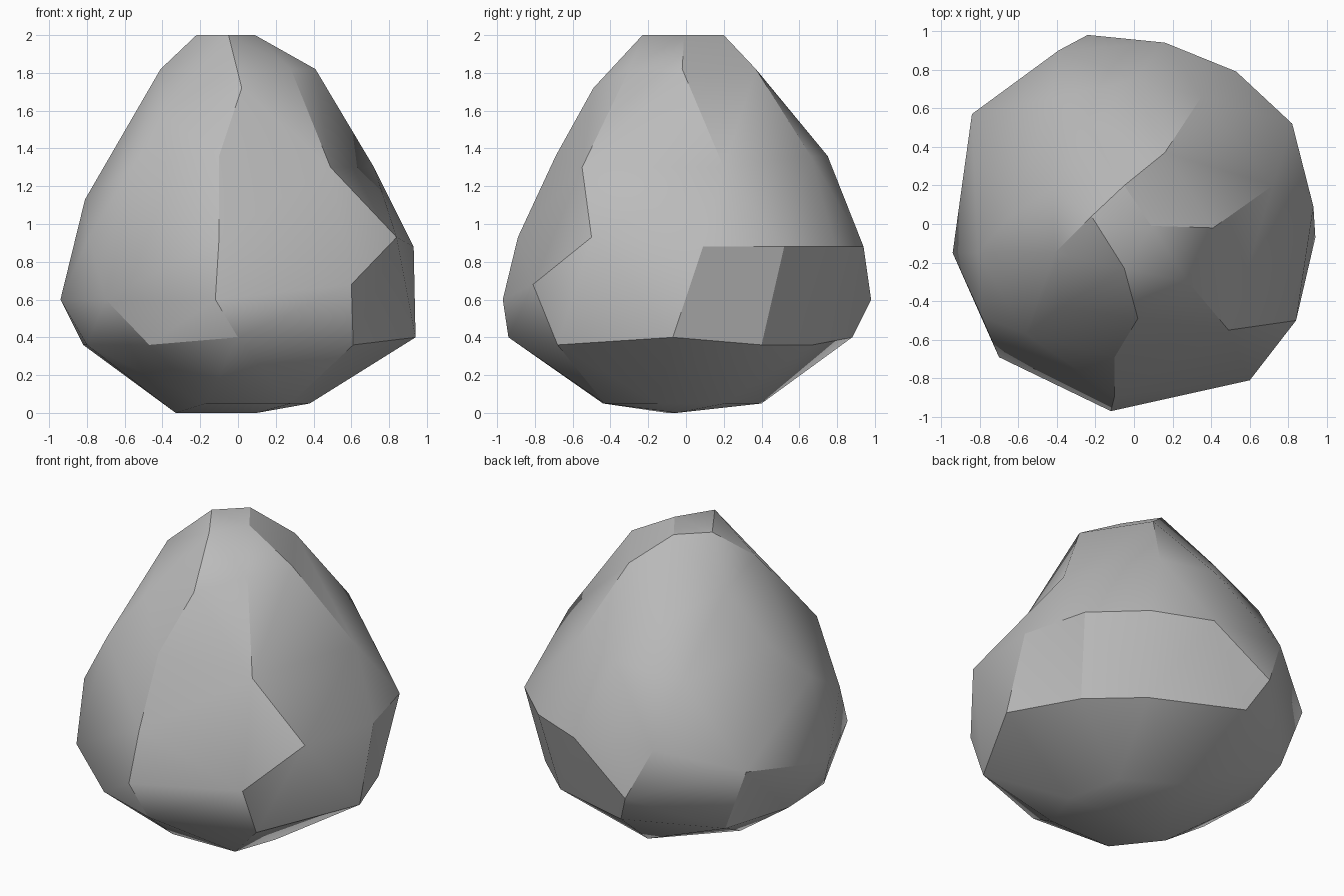
import bpy
import bmesh
import math
from mathutils import Vector

default_cube = bpy.data.objects.get("Cube")
if default_cube:
    bpy.data.objects.remove(default_cube, do_unlink=True)


def make_material(name, grey):
    material = bpy.data.materials.new(name)
    material.use_nodes = True
    colour = (grey, grey, grey, 1)
    material.diffuse_color = colour
    material.node_tree.nodes["Principled BSDF"].inputs["Base Color"].default_value = colour
    return material


def level(height, *corners):
    """Chipped corners that share one height."""
    return [Vector((x, y, height)) for x, y in corners]


def ridge(*corners):
    """Chipped corners with their own heights."""
    return [Vector(corner) for corner in corners]


def build_stone(name, corners, centre, material):
    """Skin a star-shaped stone: connect the corners on a rounded
    envelope first, then move each one to its true place, so that
    shallow hollows survive."""
    bm = bmesh.new()
    true_place = {}
    for corner in corners:
        offset = corner - centre
        envelope = offset.normalized() * offset.length ** .3
        true_place[bm.verts.new(envelope)] = corner
    bmesh.ops.convex_hull(bm, input=list(bm.verts))
    bmesh.ops.recalc_face_normals(bm, faces=list(bm.faces))
    for vert in list(bm.verts):
        if vert.link_faces:
            vert.co = true_place[vert]
        else:
            bm.verts.remove(vert)

    mesh = bpy.data.meshes.new(name)
    bm.to_mesh(mesh)
    bm.free()
    mesh.materials.append(material)
    stone = bpy.data.objects.new(name, mesh)
    bpy.context.scene.collection.objects.link(stone)

    # Soft facets with crisp breaks
    bpy.ops.object.select_all(action="DESELECT")
    stone.select_set(True)
    bpy.context.view_layer.objects.active = stone
    bpy.ops.object.shade_smooth_by_angle(angle=math.radians(30))
    return stone


# Small flat peak and the crown below it
peak = level(2, (-.05, -.23), (.09, -.01), (-.05, .2), (-.22, .04))
crown = level(1.82, (.28, -.3), (.41, -.02), (.16, .37), (-.41, -.15))
crown += ridge((-.42, .19, 1.73), (.02, -.49, 1.72))

# Sloping shoulders
shoulder = level(1.57, (-.38, -.43), (-.19, .53))
shoulder += level(1.36, (-.1, -.69), (.35, .66), (0, .75), (-.64, .04))
shoulder += level(1.3, (.49, -.55), (.72, .2), (-.43, .65), (-.56, -.57))

# Widest part
belly = level(.93, (.84, -.5), (-.1, -.89), (-.39, .9), (-.79, -.48))
belly += level(.88, (.93, .09), (.82, .52), (.53, .79), (.16, .94))
belly += level(.6, (-.24, .98), (-.94, -.15), (-.7, -.69), (-.12, -.97))
belly += ridge((-.84, .57, .78), (-.81, -.15, 1.13), (.6, -.81, .68))

# Lower rim and the undercut base
rim = level(.4, (0, -.94), (.94, -.07), (-.14, .88))
rim += level(.36, (.61, -.68), (.75, .4), (.45, .67), (-.68, .56),
             (-.82, .1), (-.8, -.3), (-.47, -.73))
base = level(.05, (.3, .21), (0, .4), (.38, -.15), (.28, -.43), (-.17, -.44))
base += level(0, (-.33, -.1), (.1, -.05))

build_stone("boulder", peak + crown + shoulder + belly + rim + base,
            Vector((0, 0, .8)), make_material("stone grey", .5))
